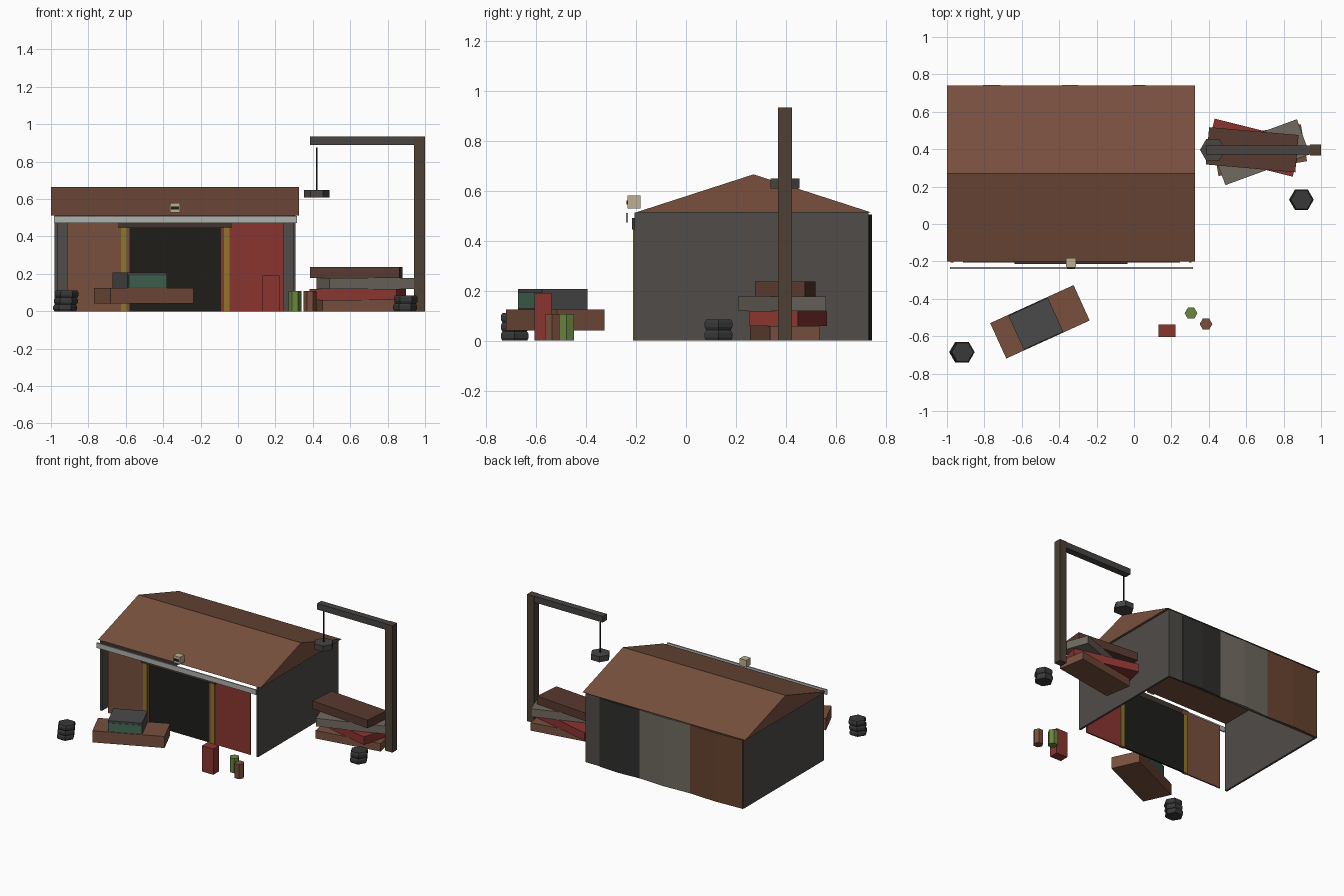
import bpy, bmesh, math
from mathutils import Matrix

if "Cube" in bpy.data.objects:
    bpy.data.objects.remove(bpy.data.objects["Cube"])

mats = {}


def paint(ob, hexcol):
    """Give the object a flat colour, written as an sRGB hex string."""
    if hexcol not in mats:
        m = bpy.data.materials.new("paint_" + hexcol)
        srgb = [int(hexcol[i:i + 2], 16) / 255 for i in (0, 2, 4)]
        m.diffuse_color = [((c + 0.055) / 1.055) ** 2.4 for c in srgb] + [1]
        m.use_nodes = True
        m.node_tree.nodes["Principled BSDF"].inputs["Base Color"].default_value = m.diffuse_color
        mats[hexcol] = m
    ob.data.materials.append(mats[hexcol])
    return ob


def make(name, bm, col):
    bmesh.ops.recalc_face_normals(bm, faces=bm.faces[:])
    me = bpy.data.meshes.new(name)
    bm.to_mesh(me)
    bm.free()
    ob = bpy.data.objects.new(name, me)
    bpy.context.collection.objects.link(ob)
    return paint(ob, col)


def slab(name, centre, size, col, turn=0):
    """Box from centre and size, turned about z in degrees."""
    bm = bmesh.new()
    bmesh.ops.create_cube(bm, size=1, matrix=Matrix.Diagonal((*size, 1)))
    ob = make(name, bm, col)
    ob.location = centre
    ob.rotation_euler.z = math.radians(turn)
    return ob


def box(name, x, y, z, col):
    """Box from its extents."""
    ext = (x, y, z)
    return slab(name, [(a + b) / 2 for a, b in ext], [b - a for a, b in ext], col)


def prism(name, profile, axis_vec, col):
    """Closed profile swept along a vector."""
    bm = bmesh.new()
    f = bm.faces.new([bm.verts.new(p) for p in profile])
    r = bmesh.ops.extrude_face_region(bm, geom=[f], use_keep_orig=True)
    bmesh.ops.translate(bm, vec=axis_vec,
                        verts=[v for v in r["geom"] if isinstance(v, bmesh.types.BMVert)])
    return make(name, bm, col)


def drum(name, centre, rings, col, sides=6):
    """Stacked rings (radius, z) joined into a closed low-poly drum."""
    bm = bmesh.new()
    loops = [[bm.verts.new((r * math.cos(i * math.tau / sides),
                            r * math.sin(i * math.tau / sides), z))
              for i in range(sides)] for r, z in rings]
    for a, b in zip(loops, loops[1:]):
        for i in range(sides):
            j = (i + 1) % sides
            bm.faces.new((a[i], a[j], b[j], b[i]))
    bm.faces.new(loops[0])
    bm.faces.new(loops[-1])
    ob = make(name, bm, col)
    ob.location = centre
    return ob


RUST, DARK_RUST, RED, GREY = "78503E", "583A30", "8A3530", "504C48"
YELLOW, BLACK, CHARCOAL, GREEN = "8F7628", "1E1D1A", "383838", "6A8640"
STEEL = "484542"

# Shed roof and walls
prism("roof", [(-1, -0.2, 0.513), (-1, 0.27, 0.665), (-1, 0.74, 0.513)], (1.325, 0, 0), RUST)
box("left_wall", (-0.98, -0.965), (-0.205, 0.73), (0, 0.513), GREY)
box("right_wall", (0.293, 0.308), (-0.205, 0.73), (0, 0.513), GREY)
box("back_wall", (-0.965, 0.293), (0.718, 0.73), (0, 0.513), GREY)

# Patched sheets on the back, each slightly folded
for name, x0, x1, col in (("back_sheet_rust", -0.975, -0.545, "68432F"),
                          ("back_sheet_pale", -0.545, -0.135, "706A60"),
                          ("back_sheet_dark", -0.135, 0.19, "302F2E")):
    xm = (x0 + x1) / 2
    prism(name, [(x0, 0.728, 0), (x1, 0.728, 0), (x1, 0.734, 0),
                 (xm, 0.744, 0), (x0, 0.734, 0)], (0, 0, 0.505), col)

# Front panels, door and frame
box("front_panel_rust", (-0.915, -0.58), (-0.206, -0.196), (0, 0.475), RUST)
box("front_panel_red", (-0.09, 0.245), (-0.206, -0.196), (0, 0.475), RED)
box("dark_door", (-0.6, -0.075), (-0.202, -0.19), (0, 0.447), BLACK)
for name, x in (("door_post_left", -0.61), ("door_post_right", -0.06)):
    box(name, (x - 0.015, x + 0.015), (-0.211, -0.188), (0, 0.45), YELLOW)
box("door_lintel", (-0.64, -0.035), (-0.215, -0.197), (0.445, 0.49), "40352C")
box("gutter", (-0.985, 0.315), (-0.24, -0.231), (0.473, 0.51), "B0B2AE")

# Lamp on the eave
box("lamp", (-0.364, -0.31), (-0.233, -0.182), (0.528, 0.58), "BDAF92")
box("lamp_slit", (-0.358, -0.316), (-0.237, -0.231), (0.545, 0.56), BLACK)

# Wrecked body with cabin
slab("wreck_body", (-0.503, -0.523, 0.083), (0.49, 0.208, 0.085), RUST, 24.5)
slab("wreck_cabin", (-0.525, -0.533, 0.166), (0.232, 0.198, 0.083), "4A4A4A", 24.5)
slab("wreck_windows", (-0.525, -0.533, 0.16), (0.222, 0.204, 0.064), "456B55", 24.5)

# Tyre stacks
for side, x, y, n, h in (("left", -0.92, -0.685, 3, 0.0367), ("right", 0.897, 0.13, 2, 0.0425)):
    for k in range(n):
        dx = 0.004 * (k - 1)
        drum(f"{side}_tyre_{k + 1}", (x + dx, y, k * h),
             [(0.057, 0), (0.064, h * 0.3), (0.064, h * 0.7), (0.057, h)], CHARCOAL)

# Canister and barrels
box("red_canister", (0.13, 0.222), (-0.605, -0.537), (0, 0.19), RED)
drum("green_barrel", (0.305, -0.477, 0), [(0.034, 0), (0.034, 0.107)], GREEN)
drum("rust_barrel", (0.385, -0.535, 0), [(0.034, 0), (0.034, 0.107)], RUST)

# Scrap pile of crushed slabs
for k, (x, y, turn, col) in enumerate(((0.672, 0.395, 9.5, RUST), (0.64, 0.408, -14, RED),
                                       (0.68, 0.384, 20, "706A60"), (0.632, 0.397, -5, DARK_RUST))):
    slab(f"crushed_slab_{k + 1}", (x, y, 0.0295 + 0.059 * k), (0.48, 0.2, 0.059), col, turn)

# Crane
box("crane_post", (0.942, 1.0), (0.367, 0.424), (0, 0.933), "4E4035")
box("crane_arm", (0.385, 0.945), (0.371, 0.42), (0.888, 0.933), STEEL)
box("crane_cable", (0.418, 0.424), (0.393, 0.399), (0.645, 0.875), BLACK)
drum("crane_magnet", (0.421, 0.396, 0), [(0.068, 0.608), (0.068, 0.649)], STEEL)
